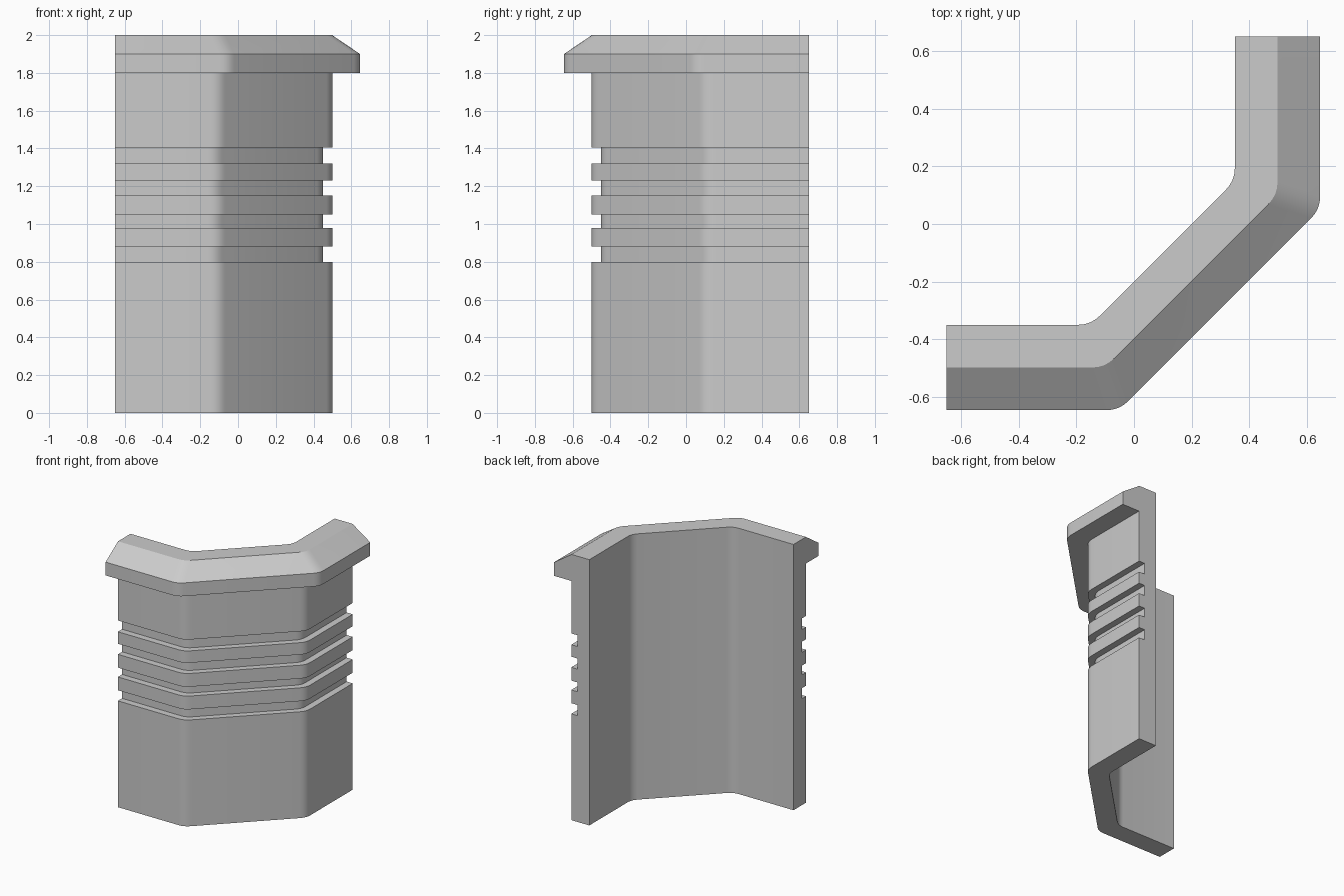
import bpy, bmesh, math
from mathutils import Vector

if "Cube" in bpy.data.objects:
    bpy.data.objects.remove(bpy.data.objects["Cube"])

# Wall cross-section: (distance outward from inner face, height)
profile = [(0, 0), (0.15, 0)]
for z0, z1 in [(0.80, 0.88), (0.98, 1.05), (1.15, 1.23), (1.32, 1.405)]:
    profile += [(0.15, z0), (0.10, z0), (0.10, z1), (0.15, z1)]
# Flared, chamfered rim
profile += [(0.15, 1.8), (0.296, 1.8), (0.296, 1.9), (0.148, 2.0), (0, 2.0)]


def plan_path(d, steps=4, r=0.045):
    """Bent plan line at offset d: straight, rounded corner, diagonal, mirrored."""
    corner = Vector((-0.15 + d / 3, -0.35 - d))
    a = corner + Vector((-r, 0))
    b = corner + Vector((r, r)) * math.sqrt(0.5)
    half = [Vector((-0.65, corner.y))]
    for i in range(steps + 1):
        t = i / steps
        half.append(a * (1 - t) ** 2 + corner * 2 * t * (1 - t) + b * t * t)
    # Mirror across the diagonal plane
    return half + [Vector((-p.y, -p.x)) for p in reversed(half)]


# Sweep the section along the bent plan
bm = bmesh.new()
rows = [[bm.verts.new((p.x, p.y, z)) for p in plan_path(d)] for d, z in profile]
n = len(rows)
for i in range(n):
    lo, hi = rows[i], rows[(i + 1) % n]
    for j in range(len(lo) - 1):
        bm.faces.new((lo[j], lo[j + 1], hi[j + 1], hi[j]))

# Flat end caps
bm.faces.new([r[0] for r in rows])
bm.faces.new([r[-1] for r in reversed(rows)])
bmesh.ops.recalc_face_normals(bm, faces=bm.faces)

mesh = bpy.data.meshes.new("corner_wall")
bm.to_mesh(mesh)
bm.free()
wall = bpy.data.objects.new("corner_wall", mesh)
bpy.context.collection.objects.link(wall)
bpy.context.view_layer.objects.active = wall
wall.select_set(True)
bpy.ops.object.shade_smooth_by_angle(angle=math.radians(30))
